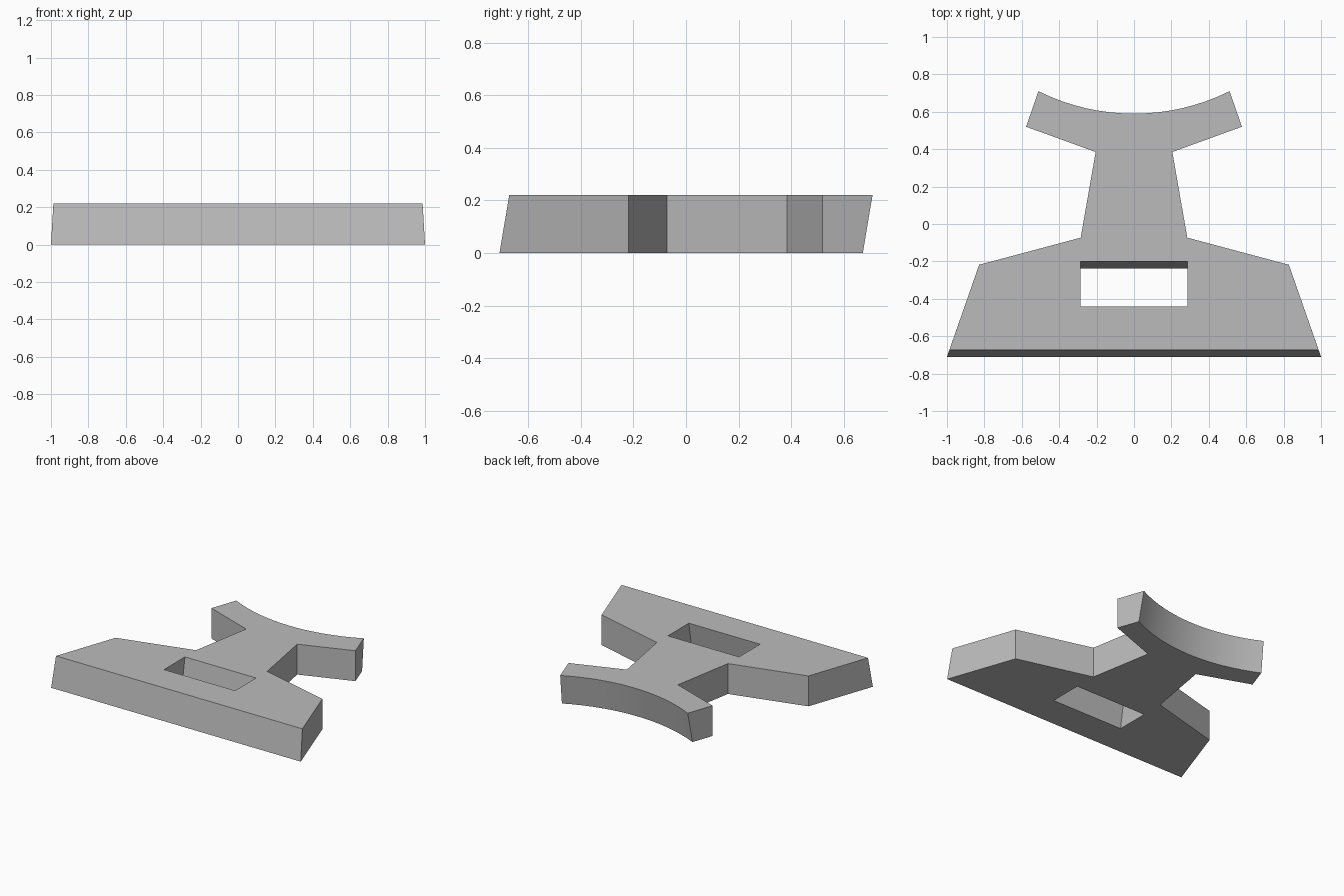
import bpy, bmesh

HEIGHT = 0.22
LEAN = 0.037          # backward lean of the front, rear and slot walls

cube = bpy.data.objects.get("Cube")
if cube:
    bpy.data.objects.remove(cube, do_unlink=True)

grey = bpy.data.materials.new("plain_grey")
grey.use_nodes = True
colour = (0.5, 0.5, 0.5, 1)
grey.diffuse_color = colour
grey.node_tree.nodes["Principled BSDF"].inputs["Base Color"].default_value = colour


def prism(name, lower, upper, z0, z1):
    """Solid between two matching outlines."""
    bm = bmesh.new()
    low = [bm.verts.new((x, y, z0)) for x, y in lower]
    top = [bm.verts.new((x, y, z1)) for x, y in upper]
    bm.faces.new(low[::-1])
    bm.faces.new(top)
    n = len(low)
    for i in range(n):
        j = (i + 1) % n
        bm.faces.new((low[i], low[j], top[j], top[i]))
    bmesh.ops.recalc_face_normals(bm, faces=bm.faces)
    mesh = bpy.data.meshes.new(name)
    bm.to_mesh(mesh)
    bm.free()
    mesh.materials.append(grey)
    obj = bpy.data.objects.new(name, mesh)
    bpy.context.collection.objects.link(obj)
    return obj


def outline(front, tip, arc_mid, steps=16):
    """Symmetric outline: flared foot, narrow neck, arms with a hollow rear arc."""
    side = [front, (0.828, -0.218), (0.285, -0.073), (0.205, 0.385), (0.577, 0.52)]
    half, sag = tip[0], tip[1] - arc_mid
    radius = (half * half + sag * sag) / (2 * sag)
    arc = []
    for i in range(steps + 1):
        x = half * (1 - 2 * i / steps)
        arc.append((x, arc_mid + radius - (radius * radius - x * x) ** 0.5))
    return side + arc + [(-x, y) for x, y in reversed(side)]


# Main plate
lower = outline((1.0, -0.71), (0.523, 0.71 - LEAN), 0.59 - LEAN)
upper = outline((0.987, -0.71 + LEAN), (0.511, 0.71), 0.59)
plate = prism("bracket_plate", lower, upper, 0, HEIGHT)

# Leaning slot through the foot, cutter extended past both faces
def slot(z):
    shift = LEAN * (z / HEIGHT - 1)
    return [(x, y + shift) for x, y in
            ((-0.285, -0.44), (0.285, -0.44), (0.285, -0.2), (-0.285, -0.2))]


below, above = -0.1, HEIGHT + 0.1
cutter = prism("slot_cutter", slot(below), slot(above), below, above)
cutter.hide_render = True

cut = plate.modifiers.new("slot", 'BOOLEAN')
cut.operation = 'DIFFERENCE'
cut.solver = 'EXACT'
cut.object = cutter
bpy.ops.object.select_all(action='DESELECT')
plate.select_set(True)
bpy.context.view_layer.objects.active = plate
bpy.ops.object.modifier_apply(modifier=cut.name)
bpy.data.objects.remove(cutter, do_unlink=True)

# Smooth rear arc, crisp corners elsewhere
bpy.ops.object.shade_smooth_by_angle(angle=0.4)
